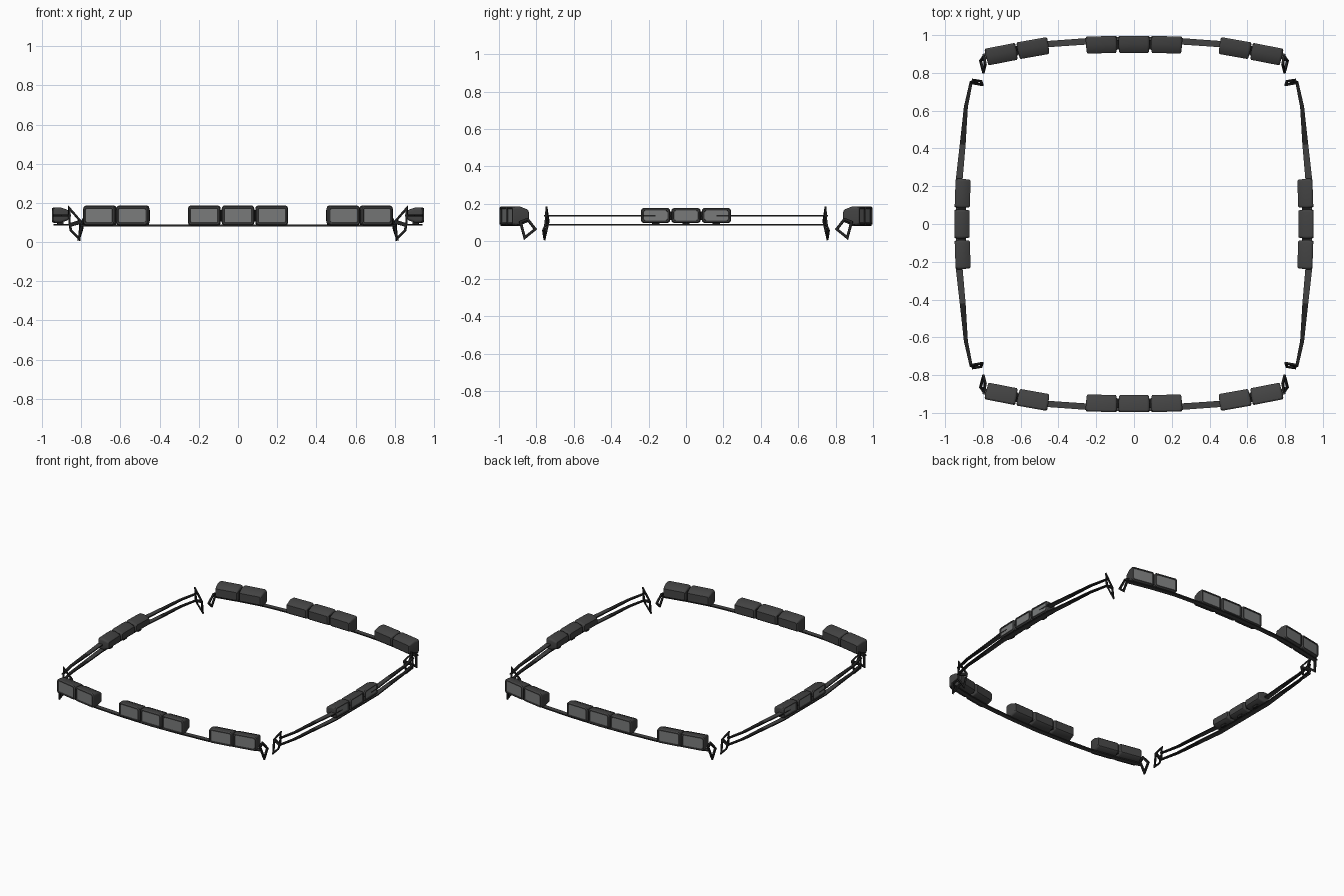
import bpy, bmesh, math
from mathutils import Vector, Matrix

if "Cube" in bpy.data.objects:
    bpy.data.objects.remove(bpy.data.objects["Cube"])


def material(name, v):
    m = bpy.data.materials.new(name)
    m.diffuse_color = (*v, 1)
    m.use_nodes = True
    m.node_tree.nodes["Principled BSDF"].inputs["Base Color"].default_value = m.diffuse_color
    return m


HOUSING = material("charcoal housing", (0.055, 0.055, 0.055))
GLASS = material("grey glass", (0.19, 0.195, 0.195))
BLACK = material("black metal", (0.016, 0.016, 0.016))


def finish(name, bm, mats, smooth=False):
    bmesh.ops.recalc_face_normals(bm, faces=bm.faces)
    me = bpy.data.meshes.new(name)
    bm.to_mesh(me)
    bm.free()
    for m in mats:
        me.materials.append(m)
    ob = bpy.data.objects.new(name, me)
    bpy.context.collection.objects.link(ob)
    if smooth:
        bpy.ops.object.select_all(action='DESELECT')
        ob.select_set(True)
        bpy.context.view_layer.objects.active = ob
        bpy.ops.object.shade_smooth_by_angle(angle=math.radians(30))
    return ob


def loft(bm, rings, cap=True):
    """Bridge rings of points, return the first cap."""
    vs = [[bm.verts.new(p) for p in r] for r in rings]
    n = len(vs[0])
    for a, b in zip(vs, vs[1:]):
        for i in range(n):
            bm.faces.new((a[i], a[(i + 1) % n], b[(i + 1) % n], b[i]))
    first = bm.faces.new(vs[0])
    bm.faces.new(vs[-1])
    return first


def rounded(y, w, h, r, n=4):
    pts = []
    for k, (sx, sz) in enumerate([(1, 1), (-1, 1), (-1, -1), (1, -1)]):
        for i in range(n + 1):
            a = math.pi / 2 * (k + i / n)
            pts.append((sx * (w - r) + r * math.cos(a), y, sz * (h - r) + r * math.sin(a)))
    return pts


def lamp(name, x, y, z, angle, w, d, h):
    """Rounded housing with recessed glass, tapering to the back."""
    bm = bmesh.new()
    w, d, h = w / 2, d / 2, h / 2
    glass = loft(bm, [
        rounded(-d + .004, w - .014, h - .014, .008),
        rounded(-d, w - .012, h - .012, .009),
        rounded(-d, w - .005, h - .005, .013),
        rounded(-d + .008, w, h, .016),
        rounded(-d * .05, w, h, .014),
        rounded(d - .006, w - .004, h * .68, .012),
        rounded(d, w - .009, h * .55, .008)])
    glass.material_index = 1
    bm.transform(Matrix.Translation((x, y, z)) @ Matrix.Rotation(math.radians(angle), 4, 'Z'))
    finish(name, bm, [HOUSING, GLASS], True)


def block(name, x, y, z, sx, sy, sz):
    bm = bmesh.new()
    bmesh.ops.create_cube(bm, size=1, matrix=Matrix.Translation((x, y, z)) @ Matrix.Diagonal((sx, sy, sz, 1)))
    finish(name, bm, [BLACK])


def strip(name, path, z, t, dark=None):
    """Flat strip along path points (x, y, width)."""
    bm = bmesh.new()
    rings = []
    for i, (x, y, w) in enumerate(path):
        a, b = path[max(i - 1, 0)], path[min(i + 1, len(path) - 1)]
        n = Vector((b[1] - a[1], a[0] - b[0], 0)).normalized() * w / 2
        c = Vector((x, y, z))
        up = Vector((0, 0, t / 2))
        rings.append([c + n + up, c - n + up, c - n - up, c + n - up])
    loft(bm, rings)
    bm.normal_update()
    for f in bm.faces:
        outer = dark is not None and abs(f.calc_center_median().y) > dark
        f.material_index = 1 if outer or abs(f.normal.z) < .5 else 0
    finish(name, bm, [HOUSING, BLACK])


def frame(name, pts, sx, sy, width, t=.01):
    """Open polygonal ring bracket."""
    bm = bmesh.new()
    pts = [Vector((p[0] * sx, p[1] * sy, p[2])) for p in pts]
    n = len(pts)
    c = sum(pts, Vector()) / n
    nor = sum(((pts[i] - c).cross(pts[(i + 1) % n] - c) for i in range(n)), Vector()).normalized() * t / 2
    inner = []
    for i, p in enumerate(pts):
        u, v = (pts[i - 1] - p).normalized(), (pts[(i + 1) % n] - p).normalized()
        s = max(math.sin(u.angle(v)), .3)
        inner.append(p + (u + v) * width / s)
    loops = [[bm.verts.new(p + o) for p in ring] for ring, o in
             ((pts, nor), (inner, nor), (inner, -nor), (pts, -nor))]
    for k in range(4):
        a, b = loops[k], loops[(k + 1) % 4]
        for i in range(n):
            bm.faces.new((a[i], a[(i + 1) % n], b[(i + 1) % n], b[i]))
    finish(name, bm, [BLACK])


def mirrored(half):
    return half


# Front and back bars with lamps
bar = [(0, .975, .034), (.25, .967, .034), (.45, .953, .033), (.62, .925, .032), (.80, .885, .03)]
for sy, end in ((-1, "front"), (1, "back")):
    full = [(-x, y * sy, w) for x, y, w in bar[:0:-1]] + [(x, y * sy, w) for x, y, w in bar]
    strip(end + "_bar", full, .085, .009)
    for x, y, a in ((0, .951, 0), (.172, .949, 1.5), (.534, .931, 10), (.702, .899, 11)):
        for sx in ((1,) if x == 0 else (-1, 1)):
            ang = a * sx if sy < 0 else 180 - a * sx
            lamp(end + "_lamp", x * sx, y * sy, .136, ang, .166, .09, .101)
    for sx in (-1, 1):
        for x, y in ((.086, .95), (.618, .917)):
            block(end + "_lamp_joint", x * sx, y * sy, .135, .014, .05, .06)
        # End bracket ring
        frame(end + "_end_bracket", [(.785, .845, .125), (.795, .893, .107),
              (.815, .866, .008), (.797, .797, .064)], sx, sy, .013, .012)

# Side rails with lamps
rail = [(.925, 0, .036), (.925, .24, .036), (.907, .42, .031), (.89, .62, .021), (.861, .757, .016)]
for sx, side in ((-1, "left"), (1, "right")):
    full = [(x * sx, -y, w) for x, y, w in rail[:0:-1]] + [(x * sx, y, w) for x, y, w in rail]
    strip(side + "_lower_rail", full, .088, .008, .42)
    strip(side + "_upper_rail", full, .136, .008, .42)
    for y, x, a in ((-.162, .907, -2), (0, .910, 0), (.162, .907, 2)):
        lamp(side + "_lamp", x * sx, y, .138, (90 + a) * sx, .155, .08, .079)
        block(side + "_lamp_foot", x * sx, y, .095, .03, .04, .016)
    for sy in (-1, 1):
        block(side + "_lamp_joint", .91 * sx, .081 * sy, .137, .04, .014, .045)
        # Upper triangle and lower ring of the rail end bracket
        frame(side + "_upper_bracket", [(.866, .746, .186), (.797, .734, .106),
              (.865, .752, .085)], sx, sy, .010)
        frame(side + "_lower_bracket", [(.797, .734, .106), (.863, .752, .088),
              (.858, .765, .058), (.806, .757, .006)], sx, sy, .011)
